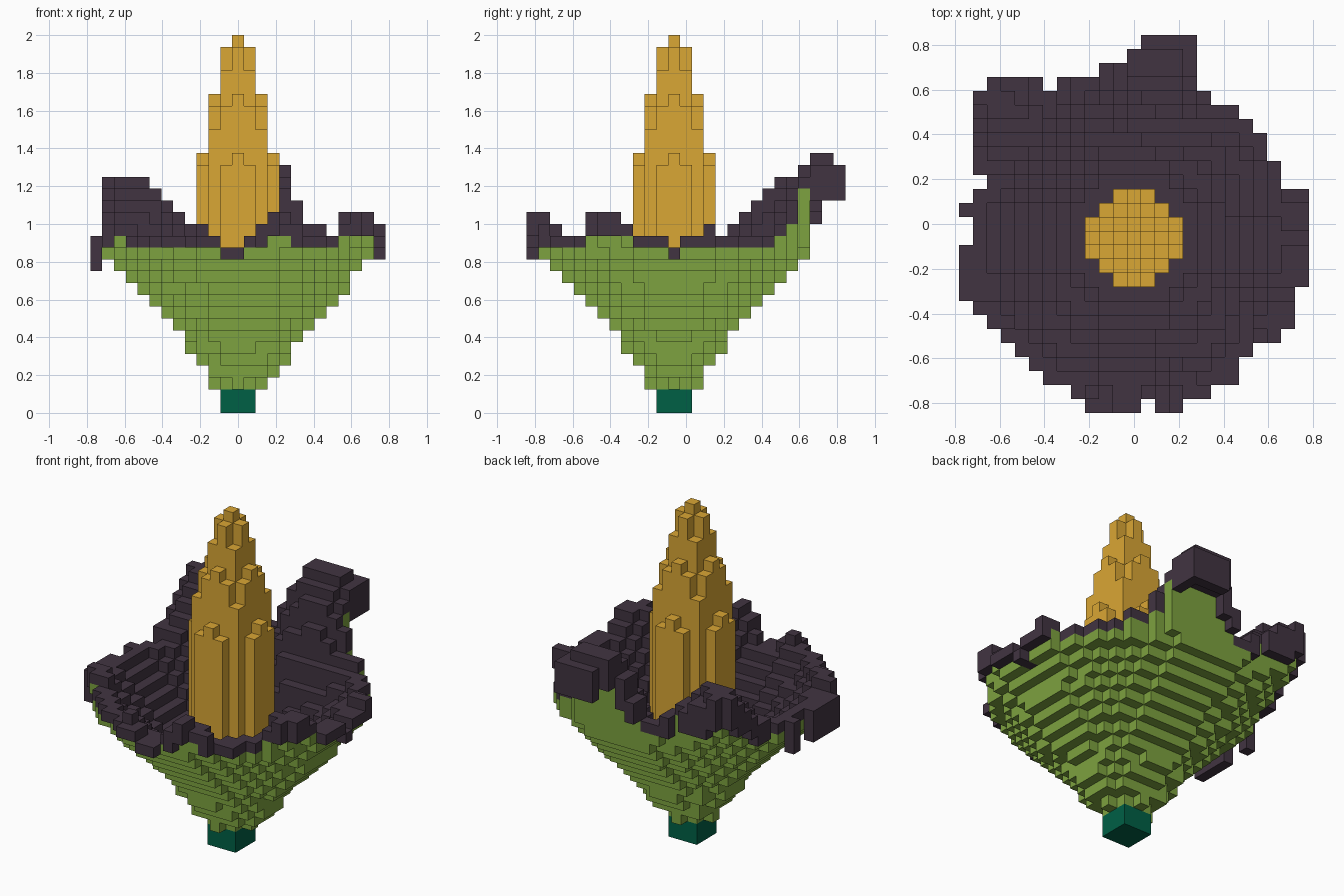
import bpy, math
from mathutils import Vector

cube = bpy.data.objects.get("Cube")
if cube:
    bpy.data.objects.remove(cube)

V = 1 / 16                      # edge of one block
AXIS_Y = -V                     # the flower's axis sits one block to the front


def material(name, rgb):
    m = bpy.data.materials.new(name)
    m.use_nodes = True
    m.diffuse_color = (*rgb, 1)
    m.node_tree.nodes["Principled BSDF"].inputs["Base Color"].default_value = (*rgb, 1)
    return m


# Footprint of the open petal cup: first and last block of each row, back to front
ROWS = [(1, 4), (0, 4), (-2, 4), (-10, 4), (-11, 5), (-11, 7), (-11, 8), (-11, 9),
        (-11, 9), (-11, 10), (-10, 10), (-11, 12), (-12, 12), (-11, 12), (-11, 12),
        (-12, 12), (-12, 12), (-12, 12), (-12, 11), (-11, 11), (-10, 11), (-9, 10),
        (-8, 8), (-7, 7), (-6, 7), (-4, 5), (-3, 3)]
GAPS = {(-6, 11), (1, -12)}
foot = {(i, 14 - n) for n, (a, b) in enumerate(ROWS) for i in range(a, b + 1)} - GAPS

# Height of the wavy rim, every 15 degrees counter-clockwise from +x
RIM = [14.3, 16, 15, 15, 17, 22, 21.6, 16, 17.5, 20.3, 16.5, 15,
       15, 15, 16, 15, 15, 15.6, 13.8, 17, 15, 15, 17.4, 15.2]

# Height of the spike's columns by distance from the axis
SPIKE = {(0, 0): 32, (1, 0): 31, (1, 1): 29, (2, 0): 27,
         (2, 1): 26, (2, 2): 24, (3, 0): 22, (3, 1): 21}


def rim_height(i, j):
    a = math.degrees(math.atan2(j, i)) % 360 / 15
    n, t = int(a), a % 1
    return RIM[n % 24] * (1 - t) + RIM[(n + 1) % 24] * t


def cup_bottom(i, j):
    r = math.hypot(i, j)
    if r < 2.1:
        return 2
    if r < 2.9:
        return 3
    bulge = 0.9 * max(i / r, 0) if r < 9.5 else 0
    return round(r + 1 + min(max(r - 4, 0), 1) - bulge)


def cup_top(i, j):
    r = math.hypot(i, j)
    lift = min(max((r - 6) / 5, 0), 1)
    h = round(min(r + 4, 15) + (rim_height(i, j) - 15) * lift)
    if j > 4:                   # the tall back petals lean outwards
        h = min(h, j + 11 - (j > 9))
    if r < 10.5:                # the cup wall keeps its thickness
        h = max(h, cup_bottom(i, j) + 2)
    return h - (j == 14)


def around(i, j):
    return [(i + 1, j), (i - 1, j), (i, j + 1), (i, j - 1)]


top = {c: cup_top(*c) for c in foot}
blocks = {}

# Petal cup: green outside, dark lining, dark curled tips
for (i, j), t in top.items():
    near = around(i, j)
    outer = math.hypot(i, j) > 11.9 and any(c not in foot for c in near)
    if outer or j >= 12:
        thick = 3 if i < -11 else 1 + (t > 15) + (t > 18)
        for k in range(t - thick, t):
            blocks[i, j, k] = "petal_lining"
    else:
        base = min(cup_bottom(i, j), t - 1)
        lining = min([t - 1] + [top[c] for c in near if c in foot])
        lining = max(lining, min(base + 1, t - 1))
        for k in range(base, t):
            blocks[i, j, k] = "petal_lining" if k >= lining else "petal_outside"

# Central spike and stem
for i in range(-3, 4):
    for j in range(-3, 4):
        key = (max(abs(i), abs(j)), min(abs(i), abs(j)))
        if key in SPIKE:
            for k in range(6, SPIKE[key]):
                blocks[i, j, k] = "flower_spike"
        if key[0] < 2:
            for k in range(2):
                blocks[i, j, k] = "stem"


def build(name, mat):
    """Skin the exposed sides of all blocks of one part."""
    verts, faces = {}, []
    for (i, j, k), part in blocks.items():
        if part != name:
            continue
        for ax in range(3):
            for s in (-1, 1):
                d = [0, 0, 0]
                d[ax] = s
                if (i + d[0], j + d[1], k + d[2]) in blocks:
                    continue
                face = []
                for u, v in ((-1, -1), (1, -1), (1, 1), (-1, 1))[::s]:
                    p = [2 * i, 2 * j, 2 * k + 1]
                    p[ax] += s
                    p[(ax + 1) % 3] += u
                    p[(ax + 2) % 3] += v
                    face.append(verts.setdefault(tuple(p), len(verts)))
                faces.append(face)
    offset = Vector((0, AXIS_Y, 0))
    mesh = bpy.data.meshes.new(name)
    mesh.from_pydata([Vector(p) * V / 2 + offset for p in verts], [], faces)
    mesh.materials.append(mat)
    bpy.context.collection.objects.link(bpy.data.objects.new(name, mesh))


build("petal_outside", material("leaf green", (0.205, 0.36, 0.05)))
build("petal_lining", material("dark plum", (0.053, 0.034, 0.053)))
build("flower_spike", material("ochre yellow", (0.7, 0.385, 0.035)))
build("stem", material("deep green", (0.0, 0.115, 0.06)))
